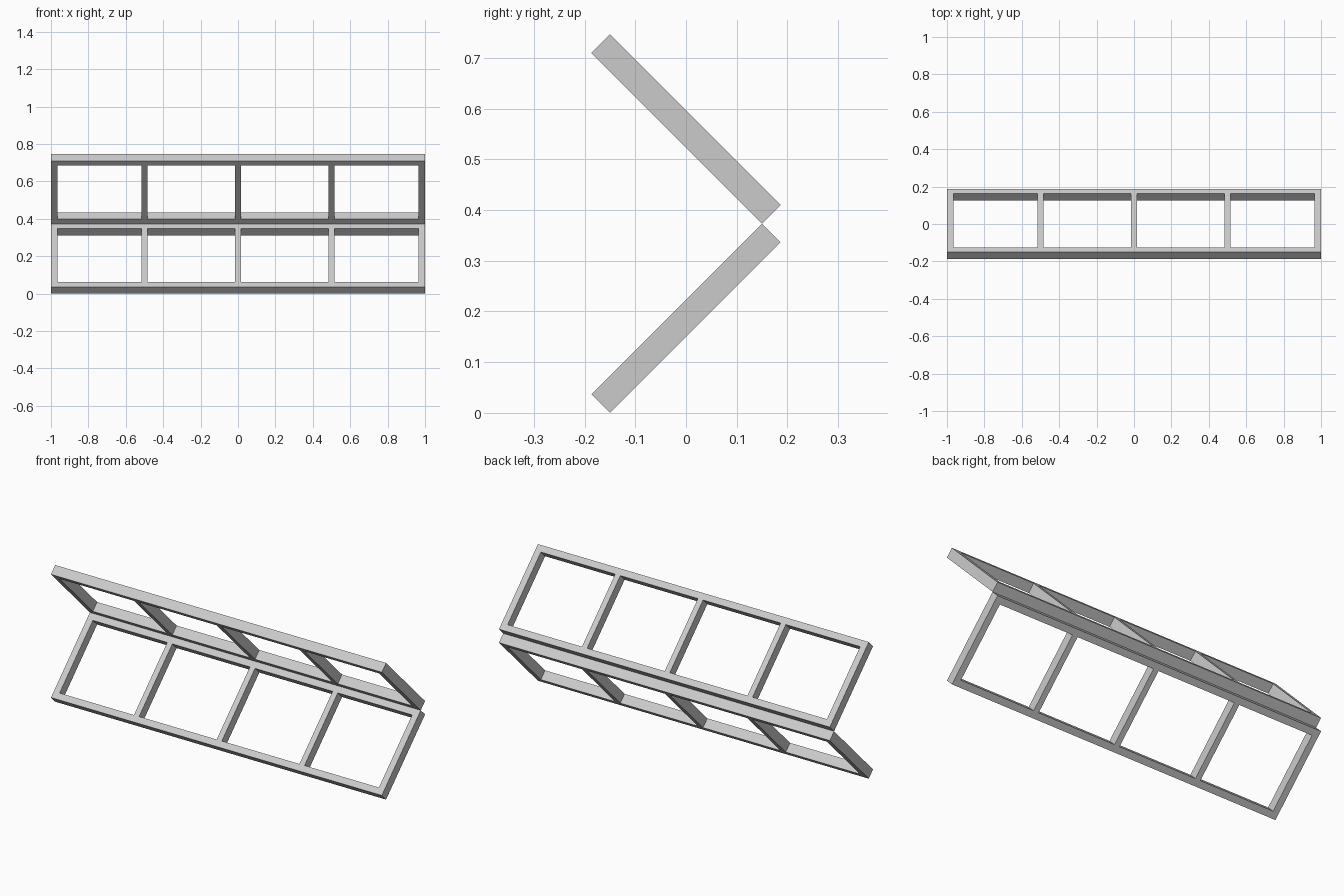
import bpy, bmesh
from math import radians, sqrt
from mathutils import Matrix

if "Cube" in bpy.data.objects:
    bpy.data.objects.remove(bpy.data.objects["Cube"])

R2 = sqrt(2)
HALF = 0.3733 / R2 * R2 / 2          # half the height of one tilted panel
WIDTH, THICK = 0.3365 * R2, 0.0368 * R2
RAIL, BAR = 0.035, 0.031


def frame_panel(name, angle, z):
    """Ladder-like frame: flat grid with open bays, extruded and tilted."""
    xs = [-1, -1 + RAIL]
    for c in (-0.5, 0, 0.5):
        xs += [c - BAR / 2, c + BAR / 2]
    xs += [1 - RAIL, 1]
    ys = [-WIDTH / 2, -WIDTH / 2 + RAIL, WIDTH / 2 - RAIL, WIDTH / 2]
    bm = bmesh.new()
    v = [[bm.verts.new((x, y, -THICK / 2)) for y in ys] for x in xs]
    for i in range(len(xs) - 1):
        for j in range(3):
            if i % 2 and j == 1:      # open bay
                continue
            bm.faces.new((v[i][j], v[i + 1][j], v[i + 1][j + 1], v[i][j + 1]))
    res = bmesh.ops.extrude_face_region(bm, geom=bm.faces[:])
    top = [g for g in res["geom"] if isinstance(g, bmesh.types.BMVert)]
    bmesh.ops.translate(bm, verts=top, vec=(0, 0, THICK))
    bmesh.ops.recalc_face_normals(bm, faces=bm.faces[:])
    bm.transform(Matrix.Translation((0, 0, z)) @ Matrix.Rotation(radians(angle), 4, 'X'))
    me = bpy.data.meshes.new(name)
    bm.to_mesh(me)
    bm.free()
    ob = bpy.data.objects.new(name, me)
    bpy.context.collection.objects.link(ob)
    return ob


# Two frames meeting along the back edge in a sideways V
frame_panel("lower_frame", 45, HALF)
frame_panel("upper_frame", -45, 3 * HALF)
